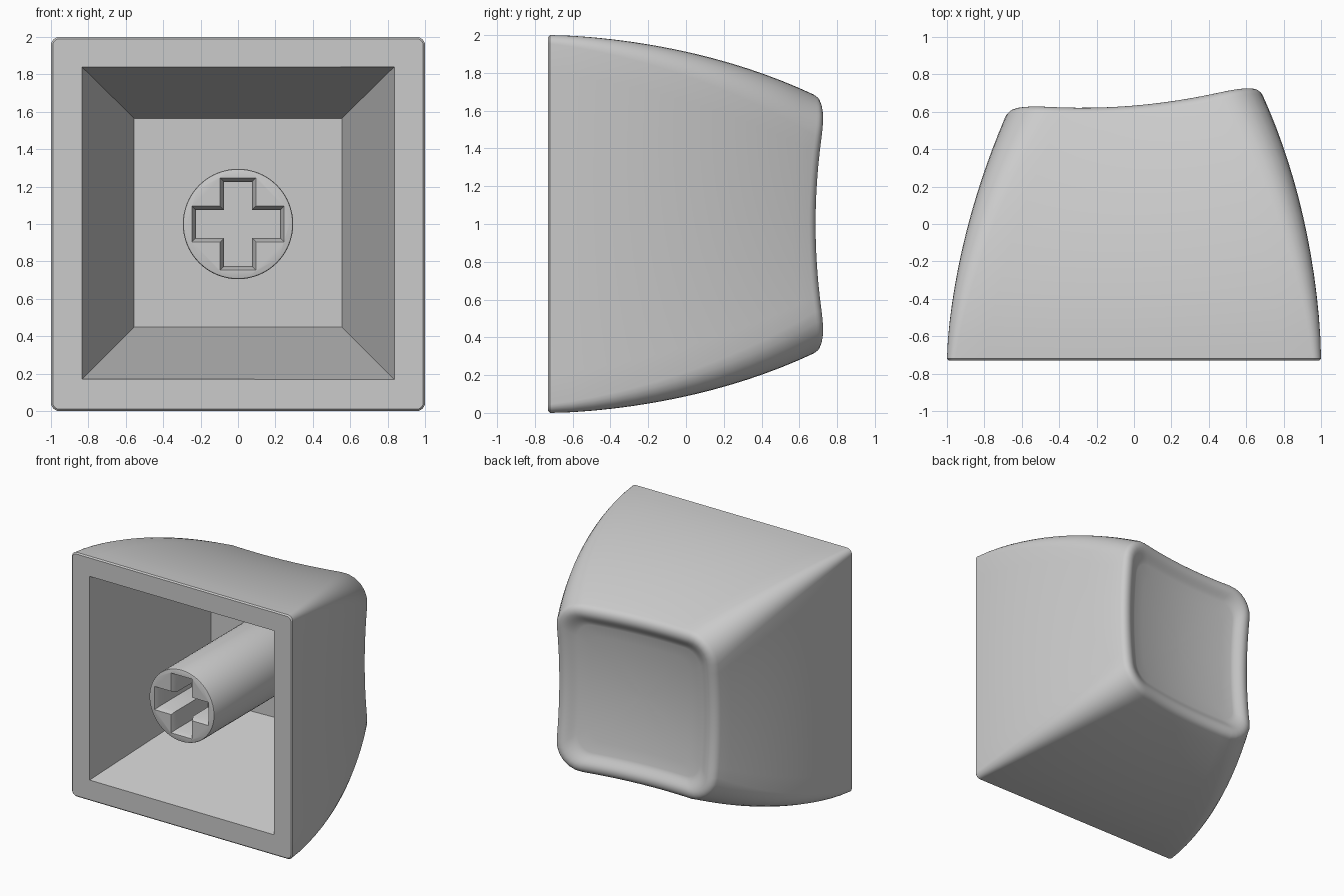
import bpy, bmesh, math
from mathutils import Matrix, Vector

cube = bpy.data.objects.get("Cube")
if cube:
    bpy.data.objects.remove(cube, do_unlink=True)

grey = bpy.data.materials.new("light grey plastic")
grey.use_nodes = True
grey.diffuse_color = (0.6, 0.6, 0.6, 1)
grey.node_tree.nodes["Principled BSDF"].inputs["Base Color"].default_value = (0.6, 0.6, 0.6, 1)

FRONT = -0.73      # plane of the open side
FILLET = 0.08      # rounding of the dish rim
LIP = 0.03         # extra depth of the dish inside its rim
EDGE = 0.01        # small rounding of the open edge
MID = 1.0          # height of the centre line


def make(name, bm):
    bmesh.ops.recalc_face_normals(bm, faces=bm.faces)
    mesh = bpy.data.meshes.new(name)
    bm.to_mesh(mesh)
    bm.free()
    mesh.materials.append(grey)
    obj = bpy.data.objects.new(name, mesh)
    bpy.context.collection.objects.link(obj)
    return obj


def activate(obj):
    bpy.ops.object.select_all(action='DESELECT')
    obj.select_set(True)
    bpy.context.view_layer.objects.active = obj


def cut(obj, cutter):
    cutter.hide_render = True
    mod = obj.modifiers.new("cut", 'BOOLEAN')
    mod.operation, mod.object, mod.solver = 'DIFFERENCE', cutter, 'EXACT'
    activate(obj)
    bpy.ops.object.modifier_apply(modifier=mod.name)
    bpy.data.objects.remove(cutter, do_unlink=True)


def dish(x, z):
    """Depth of the tilted, hollowed back surface."""
    return 0.575 + 0.084 * x + 0.15 * (x * x + (z - MID) ** 2)


def outline(t, inset=0.0, scale=1.0, corner=6, side=12):
    """Rounded rectangle in x and z at fraction t of the depth."""
    left = 1 - 0.31 * t ** 1.55 - inset
    right = 1 - 0.31 * t ** 1.68 - inset
    r = max(0.045 + 0.18 * t - inset, 0.03)
    pts = []
    for i, (sx, sz) in enumerate([(1, 1), (-1, 1), (-1, -1), (1, -1)]):
        cx = (right - r) if sx > 0 else -(left - r)
        cz = sz * (right - r)
        for k in range(corner + 1):
            a = math.pi / 2 * (i + k / corner)
            pts.append(Vector((cx + r * math.cos(a), cz + r * math.sin(a))))
    # subdivide the straight sides
    full, n = [], corner + 1
    for i, p in enumerate(pts):
        full.append(p)
        if i % n == corner:
            q = pts[(i + 1) % len(pts)]
            full += [p.lerp(q, k / side) for k in range(1, side)]
    return [(p.x * scale, MID + p.y * scale) for p in full]


# Outer shell: curved walls, rounded rim, hollowed back
bm = bmesh.new()
rings = [[(x, FRONT, z) for x, z in outline(0, EDGE)]]
start = math.radians(20)
base = FRONT + EDGE
for k in range(15):
    t = k / 14
    rings.append([(x, base + t * (dish(x, z) - FILLET * (1 - math.sin(start)) - base), z)
                  for x, z in outline(t)])
for k in range(1, 8):
    a = start + (math.pi / 2 - start) * k / 7
    inset = FILLET * (math.cos(start) - math.cos(a))
    rings.append([(x, dish(x, z) - FILLET * (1 - math.sin(a)), z) for x, z in outline(1, inset)])
for scale in (0.975, 0.95, 0.925, 0.9, 0.875, 0.85, 0.7, 0.55, 0.4, 0.25, 0.1):
    f = min(1, (1 - scale) / 0.15)
    drop = LIP * f * f * (3 - 2 * f)
    rings.append([(x, dish(x, z) - drop, z)
                  for x, z in outline(1, FILLET * math.cos(start), scale)])
loops = [[bm.verts.new(p) for p in ring] for ring in rings]
count = len(loops[0])
for a, b in zip(loops, loops[1:]):
    for i in range(count):
        j = (i + 1) % count
        bm.faces.new((a[i], a[j], b[j], b[i]))
pole = bm.verts.new((0, dish(0, MID) - LIP, MID))
for i in range(count):
    bm.faces.new((loops[-1][i], loops[-1][(i + 1) % count], pole))
bm.faces.new(loops[0])
shell = make("cap_shell", bm)

# Tapered cavity
bm = bmesh.new()
ends = []
for f in (-0.1, 1):
    half, low, high = 0.835 - 0.28 * f, 0.17 + 0.28 * f, 1.84 - 0.275 * f
    y = FRONT + 1.2 * f
    ends.append([bm.verts.new((x, y + (0.05 * x if f == 1 else 0), z))
                 for x, z in [(-half, low), (half, low), (half, high), (-half, high)]])
bm.faces.new(ends[0])
bm.faces.new(ends[1])
for i in range(4):
    j = (i + 1) % 4
    bm.faces.new((ends[0][i], ends[0][j], ends[1][j], ends[1][i]))
cut(shell, make("cavity_cutter", bm))

# Round stem standing on the cavity floor, with a softened front edge
bm = bmesh.new()
length = 1.23
bmesh.ops.create_cone(bm, cap_ends=True, segments=64, radius1=0.295, radius2=0.295, depth=length,
                      matrix=Matrix.Translation((0, FRONT + length / 2, MID))
                      @ Matrix.Rotation(math.pi / 2, 4, 'X'))
rim = [e for e in bm.edges if all(v.co.y < FRONT + EDGE for v in e.verts)]
bmesh.ops.bevel(bm, geom=rim, offset=EDGE, segments=2, affect='EDGES', profile=0.5)
stem = make("stem", bm)

# Cross-shaped socket with tapered walls
bm = bmesh.new()
ends = []
for y, d in ((FRONT - 0.03, 0.0), (FRONT, 0.0), (FRONT + 0.04, 0.018), (FRONT + 0.45, 0.02)):
    arm, w = 0.245 - d, 0.095 - d
    quarter = [(arm, -w), (arm, w), (w, w)]
    pts = []
    for q in range(4):
        c, s = round(math.cos(q * math.pi / 2)), round(math.sin(q * math.pi / 2))
        pts += [(c * x - s * z, s * x + c * z) for x, z in quarter]
    ends.append([bm.verts.new((x, y, MID + z)) for x, z in pts])
for a, b in zip(ends, ends[1:]):
    for i in range(12):
        j = (i + 1) % 12
        bm.faces.new((a[i], a[j], b[j], b[i]))
bm.faces.new(ends[0])
bm.faces.new(ends[-1])
cut(stem, make("socket_cutter", bm))

for obj in (shell, stem):
    activate(obj)
    bpy.ops.object.shade_smooth_by_angle(angle=math.radians(30))
